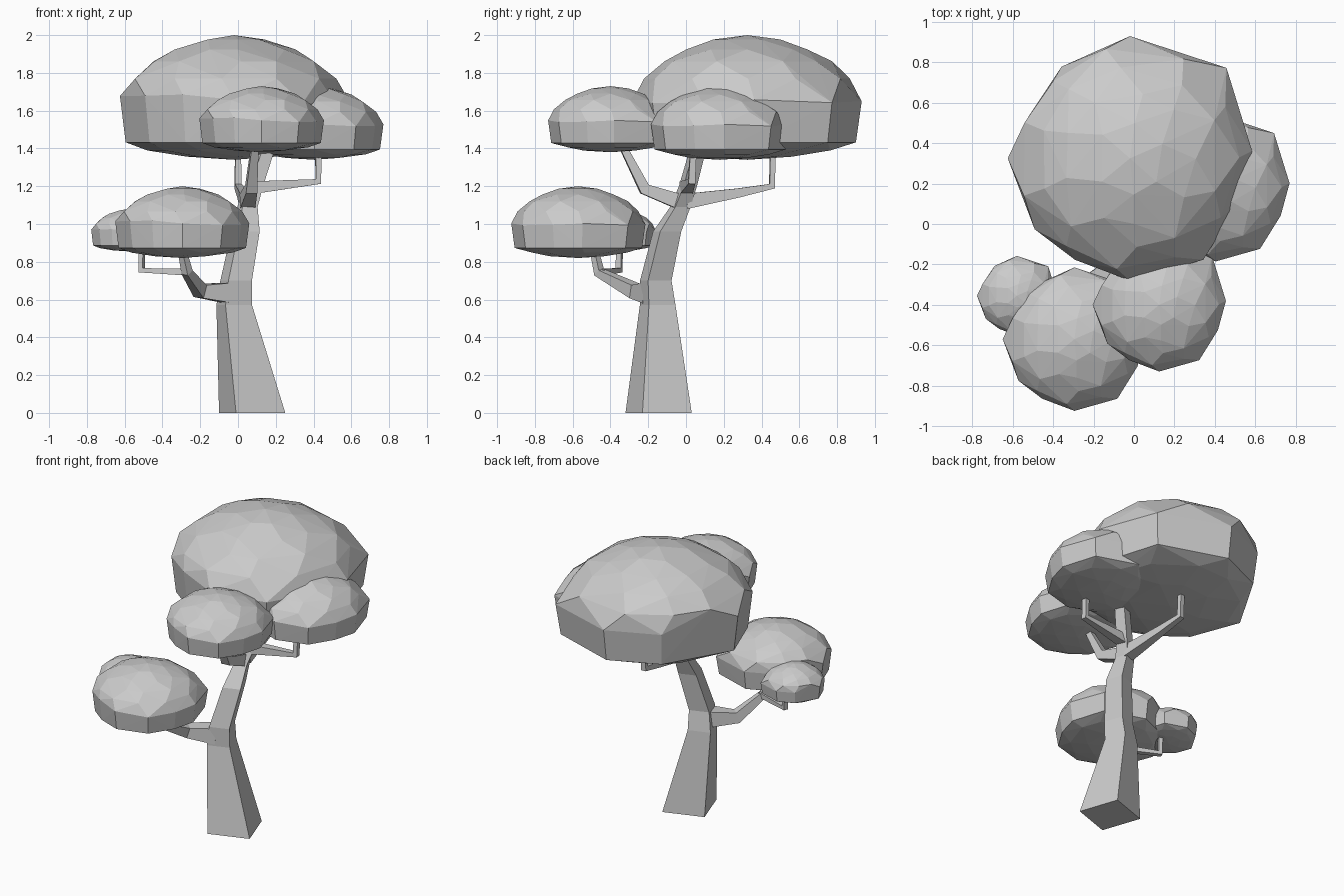
import bpy, bmesh, math, random
from mathutils import Vector

if "Cube" in bpy.data.objects:
    bpy.data.objects.remove(bpy.data.objects["Cube"])

random.seed(4)


def finish(name, bm):
    bmesh.ops.recalc_face_normals(bm, faces=bm.faces)
    mesh = bpy.data.meshes.new(name)
    bm.to_mesh(mesh)
    bm.free()
    obj = bpy.data.objects.new(name, mesh)
    bpy.context.collection.objects.link(obj)
    return obj


def loft(name, rings):
    """Skin a list of four-cornered rings and cap both ends."""
    bm = bmesh.new()
    loops = [[bm.verts.new(p) for p in ring] for ring in rings]
    for a, b in zip(loops, loops[1:]):
        for i in range(4):
            j = (i + 1) % 4
            bm.faces.new((a[i], a[j], b[j], b[i]))
    bm.faces.new(loops[0])
    bm.faces.new(loops[-1])
    return finish(name, bm)


def branch(name, path):
    """Square tapered branch; path holds (x, y, z, half width)."""
    pts = [Vector(p[:3]) for p in path]
    side = Vector((0, 0, 1)).cross(pts[1] - pts[0]).normalized()
    rings = []
    for i, p in enumerate(pts):
        before = (p - pts[max(i - 1, 0)]).normalized()
        after = (pts[min(i + 1, len(pts) - 1)] - p).normalized()
        tangent = (before + after).normalized()
        side = (side - tangent * side.dot(tangent)).normalized()
        up = tangent.cross(side)
        w = path[i][3]
        rings.append([p + side * w * a + up * w * b
                      for a, b in ((1, 1), (-1, 1), (-1, -1), (1, -1))])
    return loft(name, rings)


# Trunk: rotated square sections (x, y, z, half diagonal)
trunk = [(.075, -.145, 0, .195), (-.02, -.15, .57, .105), (-.01, -.16, .70, .093),
         (.04, -.10, .96, .083), (.05, -.03, 1.09, .06),
         (.085, .01, 1.2, .053), (.16, .07, 1.42, .048)]
loft("trunk", [[(x + r * math.cos(math.radians(90 * k - 26)),
                 y + r * math.sin(math.radians(90 * k - 26)), z) for k in range(4)]
               for x, y, z, r in trunk])

# Branches
branch("front_branch", [(.05, -.04, 1.12, .04), (.07, -.22, 1.185, .03), (.09, -.34, 1.42, .018)])
branch("back_branch", [(.05, 0, 1.12, .04), (.02, .28, 1.165, .024),
                       (0, .455, 1.2, .018), (0, .46, 1.4, .014)])
branch("right_branch", [(.05, 0, 1.19, .035), (.425, .03, 1.225, .018), (.425, .04, 1.42, .016)])
branch("lower_branch", [(-.04, -.18, .635, .055), (-.2, -.27, .645, .036),
                        (-.27, -.46, .745, .022), (-.3, -.49, .88, .016)])
branch("lower_side_branch", [(-.26, -.45, .745, .018), (-.51, -.355, .755, .016),
                             (-.51, -.35, .92, .013)])

# One foliage shape: irregular rim plus rounder rings above and below
OUTLINE = [(0, 1), (.79, .74), (1, .06), (.88, -.38), (.60, -.83), (0, -1),
           (-.45, -.83), (-.78, -.58), (-1, 0), (-.56, .75)]
CAPS = [(.9, .65, 11), (.74, .79, 10), (.54, .885, 9), (.29, .965, 6),
        (.74, .075, 10), (.42, .025, 7)]  # radius, height, sides
shape = [(0, 0, 1), (0, 0, 0)]
for x, y in OUTLINE:
    shape.append((x, y, .49 + .04 * random.uniform(-1, 1)))
    shape.append((x * .95, y * .95, .14))
for k, (r, h, n) in enumerate(CAPS):
    for i in range(n):
        a = math.tau * (i + .5 * (k % 2) + random.uniform(-.2, .2)) / n
        rr = r * random.uniform(.98, 1.03)
        shape.append((rr * math.cos(a), rr * math.sin(a), h))

# Foliage: centre x, y, radius, bottom, top
for name, cx, cy, r, z0, z1 in [
        ("main_foliage", -.02, .325, .605, 1.34, 2.0),
        ("front_foliage", .125, -.40, .33, 1.38, 1.73),
        ("right_foliage", .405, .18, .365, 1.34, 1.73),
        ("lower_foliage", -.295, -.57, .355, .82, 1.2),
        ("lower_small_foliage", -.58, -.355, .197, .855, 1.08)]:
    bm = bmesh.new()
    for x, y, h in shape:
        bm.verts.new((cx + x * r, cy + y * r, z0 + h * (z1 - z0)))
    bmesh.ops.convex_hull(bm, input=bm.verts)
    loose = [v for v in bm.verts if not v.link_faces]
    bmesh.ops.delete(bm, geom=loose, context='VERTS')
    finish(name, bm)
